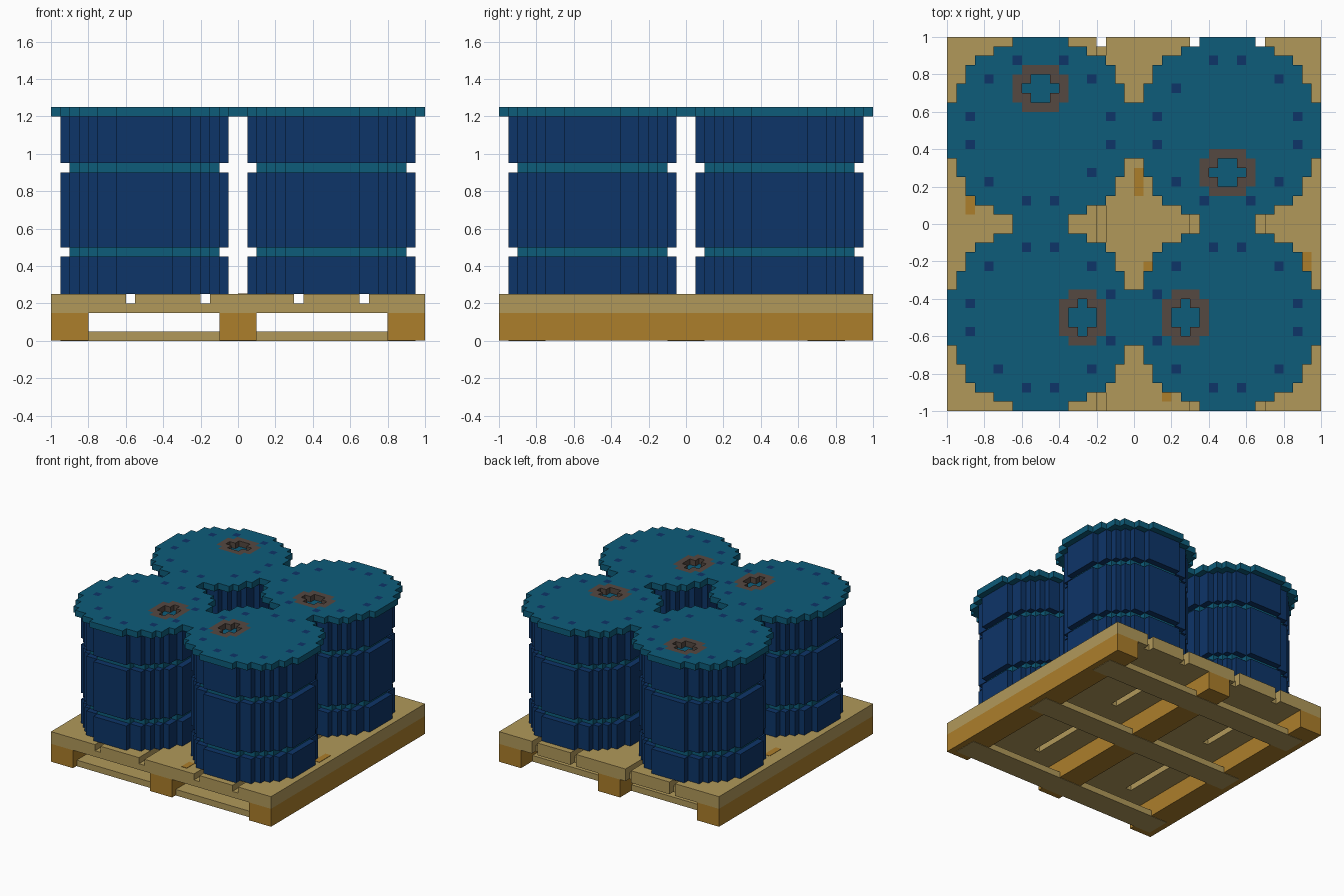
import bpy, bmesh, math

cube = bpy.data.objects.get("Cube")
if cube:
    bpy.data.objects.remove(cube, do_unlink=True)

U = 0.05  # grid unit


def material(name, rgb):
    m = bpy.data.materials.new(name)
    m.use_nodes = True
    m.diffuse_color = (*rgb, 1)
    bsdf = m.node_tree.nodes["Principled BSDF"]
    bsdf.inputs["Base Color"].default_value = (*rgb, 1)
    bsdf.inputs["Roughness"].default_value = 0.8
    return m


BLUE = material("drum_blue", (0.004, 0.035, 0.138))
TEAL = material("lid_teal", (0.004, 0.107, 0.195))
BROWN = material("bung_brown", (0.090, 0.065, 0.053))
TAN = material("plank_tan", (0.440, 0.318, 0.102))
ORANGE = material("timber_orange", (0.413, 0.209, 0.024))


def finish(name, bm, mats):
    bmesh.ops.remove_doubles(bm, verts=bm.verts, dist=0.0005)
    mesh = bpy.data.meshes.new(name)
    bm.to_mesh(mesh)
    bm.free()
    for m in mats:
        mesh.materials.append(m)
    ob = bpy.data.objects.new(name, mesh)
    bpy.context.collection.objects.link(ob)
    return ob


def cell_slab(name, cells, centre, z0, z1, mats):
    """Extrude a set of grid cells {(i, j): material index} from z0 to z1."""
    bm = bmesh.new()
    cx, cy = centre

    def face(points, idx):
        f = bm.faces.new([bm.verts.new((cx + x * U, cy + y * U, z)) for x, y, z in points])
        f.material_index = idx

    for (i, j), idx in cells.items():
        corners = [(i, j), (i + 1, j), (i + 1, j + 1), (i, j + 1)]
        face([(x, y, z1) for x, y in corners], idx)
        face([(x, y, z0) for x, y in reversed(corners)], idx)
        # Side walls only where there is no neighbour
        for k, (dx, dy) in enumerate([(0, -1), (1, 0), (0, 1), (-1, 0)]):
            if (i + dx, j + dy) not in cells:
                a, b = corners[k], corners[(k + 1) % 4]
                face([(*a, z0), (*b, z0), (*b, z1), (*a, z1)], idx)
    return finish(name, bm, mats)


def disc(r):
    return {(i, j): 0 for i in range(-r, r) for j in range(-r, r)
            if math.hypot(i + 0.5, j + 0.5) < r}


def boxes(name, bounds, mat):
    """One object made of boxes given as (x0, x1, y0, y1, z0, z1)."""
    bm = bmesh.new()
    for x0, x1, y0, y1, z0, z1 in bounds:
        verts = bmesh.ops.create_cube(bm, size=1)["verts"]
        for v in verts:
            v.co = (x1 if v.co.x > 0 else x0, y1 if v.co.y > 0 else y0, z1 if v.co.z > 0 else z0)
    return finish(name, bm, [mat])


# Pallet: stringers, bottom boards, top planks and the cross battens in the slots
for side, x0, x1 in (("right", -1, -0.8), ("middle", -0.1, 0.1), ("left", 0.8, 1)):
    boxes(f"{side}_stringer", [(x0, x1, -1, 1, 0.003, 0.15)], ORANGE)

for place, y0, y1 in (("front", -0.95, -0.75), ("middle", -0.1, 0.1), ("back", 0.65, 0.85)):
    boxes(f"{place}_bottom_board", [(-0.95, 0.95, y0, y1, 0, 0.05)], TAN)

slots = (-0.6, -0.2, 0.3, 0.65)
starts = [-1] + [s + U for s in slots]
ends = list(slots) + [1]
for n, (x0, x1) in enumerate(zip(starts, ends), 1):
    boxes(f"deck_plank_{n}", [(x0, x1, -1, 1, 0.15, 0.25)], TAN)

for place, y0, y1 in (("front", -1, -0.75), ("middle", -0.15, 0.15), ("back", 0.7, 0.95)):
    boxes(f"{place}_cross_batten", [(s, s + U, y0, y1, 0.15, 0.2) for s in slots], TAN)

# Worn streaks on the deck
streaks = [(0, 0.15, 0.30), (-0.9, 0.05, 0.20), (0.05, -0.25, -0.20),
           (0.9, -0.30, -0.15), (0.15, -0.95, -0.85)]
boxes("deck_streaks", [(x, x + U, y0, y1, 0.249, 0.253) for x, y0, y1 in streaks], ORANGE)


# Drums: centre, bung centre in cells, bung long axis, rivet cells on the lid
drums = {
    "back_right": ((-0.5, 0.5), (0, 4.5), "x",
                   [(-3, 7), (2, 7), (-6, 5), (5, 5), (-8, 1), (7, 1),
                    (-8, -2), (7, -2), (-6, -6), (5, -5), (-2, -8), (1, -8)]),
    "back_left": ((0.5, 0.5), (0, -4.5), "x",
                  [(-2, 7), (1, 7), (-6, 4), (5, 5), (-8, 1), (7, 1),
                   (-8, -2), (7, -2), (-6, -6), (5, -6), (-3, -8), (2, -8)]),
    "front_right": ((-0.5, -0.5), (4.5, 0), "y",
                    [(-2, 7), (1, 7), (-6, 5), (5, 5), (-8, 1), (7, 2),
                     (-8, -2), (7, -3), (-5, -6), (5, -6), (-2, -8), (1, -8)]),
    "front_left": ((0.5, -0.5), (-4.5, 0), "y",
                   [(-2, 7), (1, 7), (-6, 5), (5, 5), (-8, 2), (7, 1),
                    (-8, -3), (7, -2), (-6, -6), (5, -6), (-2, -8), (1, -8)]),
}

for name, (centre, bung, axis, rivets) in drums.items():
    # Blue body bands with narrower teal grooves between them
    for part, z0, z1 in (("lower", 0.25, 0.45), ("middle", 0.5, 0.9), ("upper", 0.95, 1.2)):
        cell_slab(f"{name}_drum_{part}_band", disc(9), centre, z0, z1, [BLUE])
    for part, z0, z1 in (("lower", 0.45, 0.5), ("upper", 0.9, 0.95)):
        cell_slab(f"{name}_drum_{part}_groove", disc(8), centre, z0, z1, [TEAL])

    # Lid with rivets, a brown ring and an open bung hole
    lid, floor = disc(10), {}
    for cell in list(lid):
        u, v = (abs(cell[k] + 0.5 - bung[k]) for k in (0, 1))
        if axis == "y":
            u, v = v, u
        if (u < 1 and v < 1.5) or (u < 2 and v < 0.5):
            floor[cell] = 0
            del lid[cell]
        elif (u < 2 and v < 2.5) or (u < 3 and v < 1.5):
            lid[cell] = 2
        elif cell in rivets:
            lid[cell] = 1
    cell_slab(f"{name}_drum_lid", lid, centre, 1.2, 1.25, [TEAL, BLUE, BROWN])
    cell_slab(f"{name}_bung_floor", floor, centre, 1.199, 1.204, [TEAL])
